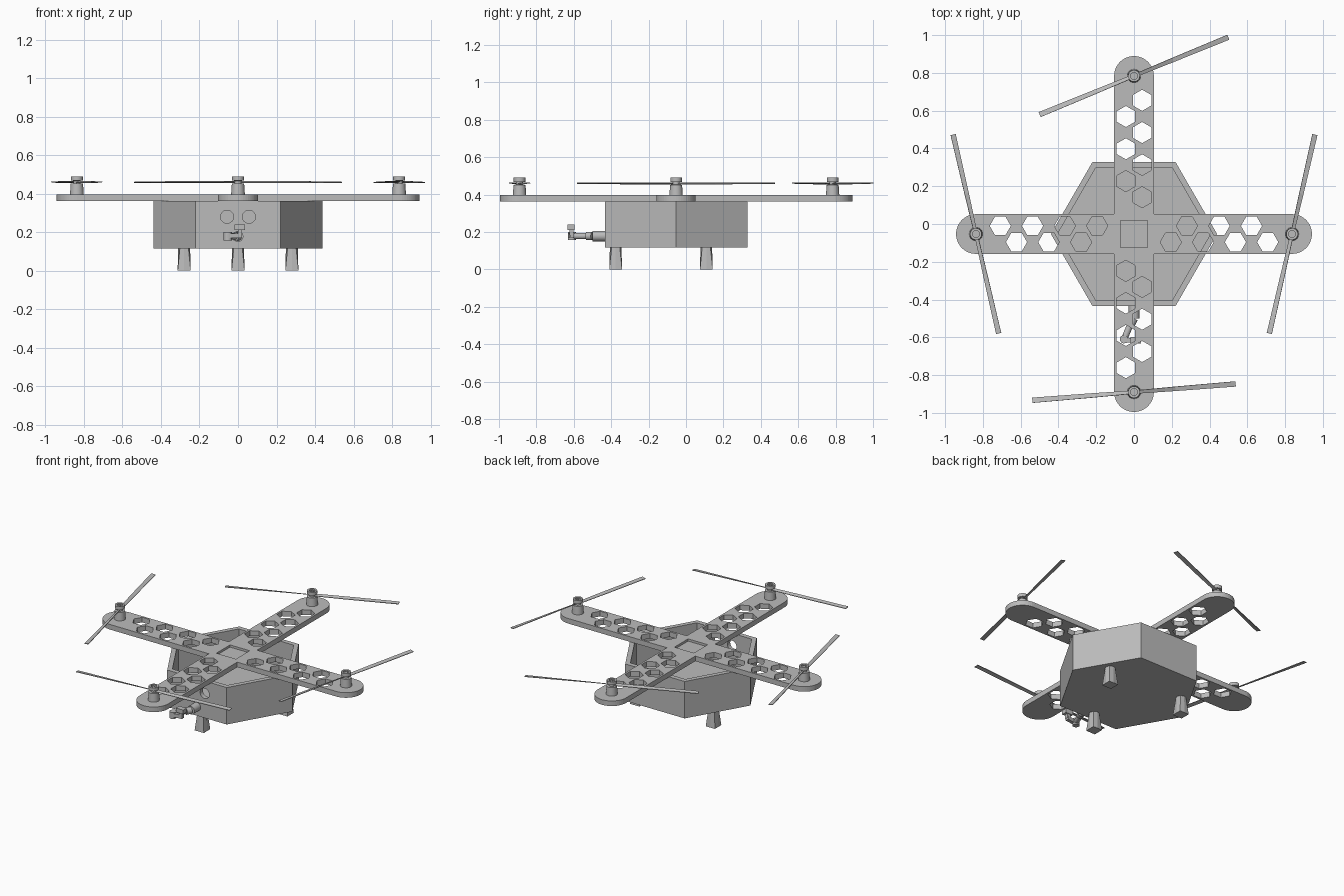
import bpy, bmesh
from math import sin, cos, pi, radians
from mathutils import Vector, Matrix

if "Cube" in bpy.data.objects:
    bpy.data.objects.remove(bpy.data.objects["Cube"], do_unlink=True)

grey = bpy.data.materials.new("plain grey")
grey.use_nodes = True
COLOUR = (0.5, 0.5, 0.5, 1)
grey.diffuse_color = COLOUR
grey.node_tree.nodes["Principled BSDF"].inputs["Base Color"].default_value = COLOUR

CENTRE = Vector((0, -0.053, 0))
PLATE_LOW, PLATE_TOP = 0.363, 0.397
MOTOR_REACH, ARM_HALF = 0.837, 0.105


def make(name, bm, smooth=False):
    bmesh.ops.recalc_face_normals(bm, faces=bm.faces)
    mesh = bpy.data.meshes.new(name)
    bm.to_mesh(mesh)
    bm.free()
    mesh.materials.append(grey)
    ob = bpy.data.objects.new(name, mesh)
    bpy.context.collection.objects.link(ob)
    if smooth:
        bpy.ops.object.select_all(action="DESELECT")
        ob.select_set(True)
        bpy.context.view_layer.objects.active = ob
        bpy.ops.object.shade_smooth_by_angle(angle=radians(35))
    return ob


def loft(bm, rings):
    """Skin a list of equal-length point rings and cap both ends."""
    rows = [[bm.verts.new(p) for p in ring] for ring in rings]
    n = len(rows[0])
    for a, b in zip(rows, rows[1:]):
        for i in range(n):
            bm.faces.new((a[i], a[(i + 1) % n], b[(i + 1) % n], b[i]))
    bm.faces.new(rows[0][::-1])
    bm.faces.new(rows[-1])


def prism(bm, outline, low, high):
    loft(bm, [[(x, y, z) for x, y in outline] for z in (low, high)])


def ngon(n, r, at=(0, 0), turn=0):
    return [(at[0] + r * cos(turn + 2 * pi * i / n),
             at[1] + r * sin(turn + 2 * pi * i / n)) for i in range(n)]


def lathe(bm, profile, at, n=24):
    """Stack circles given as (radius, height) above a point."""
    loft(bm, [[(x, y, z + at[2]) for x, y in ngon(n, r, at)] for r, z in profile])


def tube(bm, start, end, r, n=16):
    start, end = Vector(start), Vector(end)
    turn = (end - start).to_track_quat("Z", "Y")
    loft(bm, [[p + turn @ Vector((x, y, 0)) for x, y in ngon(n, r)] for p in (start, end)])


def box(bm, at, size, turn=0):
    m = (Matrix.Translation(at) @ Matrix.Rotation(turn, 4, "Z")
         @ Matrix.Diagonal((*size, 1)))
    bmesh.ops.create_cube(bm, size=1, matrix=m)


def cut(ob, cutter_bm):
    """Subtract a temporary solid and keep the result as plain mesh."""
    cutter = make("cutter", cutter_bm)
    cutter.hide_render = True
    mod = ob.modifiers.new("cut", "BOOLEAN")
    mod.operation, mod.solver, mod.object = "DIFFERENCE", "EXACT", cutter
    graph = bpy.context.evaluated_depsgraph_get()
    result = bpy.data.meshes.new_from_object(ob.evaluated_get(graph))
    ob.modifiers.clear()
    ob.data = result
    bpy.data.objects.remove(cutter, do_unlink=True)


def spin(x, y, quarter):
    v = Matrix.Rotation(quarter * pi / 2, 3, "Z") @ Vector((x, y, 0)) + CENTRE
    return v.x, v.y


# Cross plate: one outline with four round-ended arms
outline = []
for q in range(4):
    outline.append(spin(ARM_HALF, -ARM_HALF, q))
    for i in range(25):
        a = -pi / 2 + pi * i / 24
        outline.append(spin(MOTOR_REACH + ARM_HALF * cos(a), ARM_HALF * sin(a), q))
bm = bmesh.new()
prism(bm, outline, PLATE_LOW, PLATE_TOP)
cross_plate = make("cross_plate", bm)

# Staggered hexagonal lightening holes and the shallow square socket
bm = bmesh.new()
for q in range(4):
    for side, first, count in ((0.043, 0.28, 3), (-0.043, 0.195, 4)):
        for k in range(count):
            hexagon = ngon(6, 0.056, (first + 0.171 * k, side))
            prism(bm, [spin(x, y, q) for x, y in hexagon], 0.3, 0.45)
box(bm, CENTRE + Vector((0, 0, PLATE_TOP)), (0.145, 0.145, 0.03))
cut(cross_plate, bm)

# Hollow hexagonal body with two round openings in the front wall
bm = bmesh.new()
prism(bm, ngon(6, 0.44, CENTRE), 0.116, PLATE_LOW)
body = make("body_shell", bm)
bm = bmesh.new()
prism(bm, ngon(6, 0.405, CENTRE), 0.15, 0.5)
cut(body, bm)
bm = bmesh.new()
for x in (-0.057, 0.057):
    tube(bm, (x, -0.5, 0.28), (x, -0.35, 0.28), 0.034, 24)
cut(body, bm)

# Three flared feet: round at the top, square at the ground
for k, name in enumerate(("left_foot", "right_foot", "front_foot")):
    a = pi / 6 + k * 2 * pi / 3
    at = CENTRE + 0.323 * Vector((cos(a), sin(a), 0))
    top = [(x, y, 0.118) for x, y in ngon(8, 0.031, at)]
    base = []
    for x, y in ngon(8, 1):
        s = 0.034 / max(abs(x), abs(y))
        base.append((at.x + x * s, at.y + y * s, 0))
    bm = bmesh.new()
    loft(bm, [base, top])
    make(name, bm)

# Motors and two-bladed propellers
blade_turn = {"left": 77.1, "back": 22.3, "right": -77.1, "front": 4.6}
for q, (name, degrees) in enumerate(blade_turn.items()):
    x, y = spin(MOTOR_REACH, 0, q)
    at = Vector((x, y, PLATE_TOP))
    bm = bmesh.new()
    lathe(bm, [(0.036, -0.005), (0.032, 0.055), (0.018, 0.056), (0.018, 0.07),
               (0.031, 0.071), (0.031, 0.093), (0.018, 0.093), (0.018, 0.085)], at)
    lathe(bm, [(0.008, 0.08), (0.008, 0.09)], at, 12)
    make(name + "_motor", bm, True)

    bm = bmesh.new()
    turn = Matrix.Rotation(radians(degrees), 3, "Z")
    for end in (0, pi):
        rings = []
        for reach, chord, pitch in ((0, 0.009, 0.45), (0.22, 0.012, 0.3), (0.54, 0.014, 0.12)):
            tilt = Matrix.Rotation(pitch, 3, "X")
            section = [Vector((reach, 0, 0)) + tilt @ Vector((0, c * chord, t * 0.002))
                       for c, t in ((-1, -1), (1, -1), (1, 1), (-1, 1))]
            rings.append([at + Vector((0, 0, 0.063))
                          + turn @ Matrix.Rotation(end, 3, "Z") @ p for p in section])
        loft(bm, rings)
    make(name + "_propeller", bm)

# Small jointed manipulator on the front wall
bm = bmesh.new()
tube(bm, (0, -0.42, 0.178), (0, -0.5, 0.178), 0.028, 24)
tube(bm, (0, -0.5, 0.178), (-0.015, -0.53, 0.178), 0.022)
make("manipulator_shoulder", bm, True)
bm = bmesh.new()
tube(bm, (-0.01, -0.51, 0.178), (-0.05, -0.605, 0.178), 0.017)
tube(bm, (-0.053, -0.61, 0.157), (-0.053, -0.61, 0.2), 0.022)
make("manipulator_forearm", bm, True)
bm = bmesh.new()
box(bm, (-0.02, -0.615, 0.182), (0.08, 0.022, 0.024), 0.15)
box(bm, (0.01, -0.613, 0.203), (0.022, 0.022, 0.04))
box(bm, (0.01, -0.615, 0.225), (0.055, 0.036, 0.028))
make("manipulator_claw", bm)
